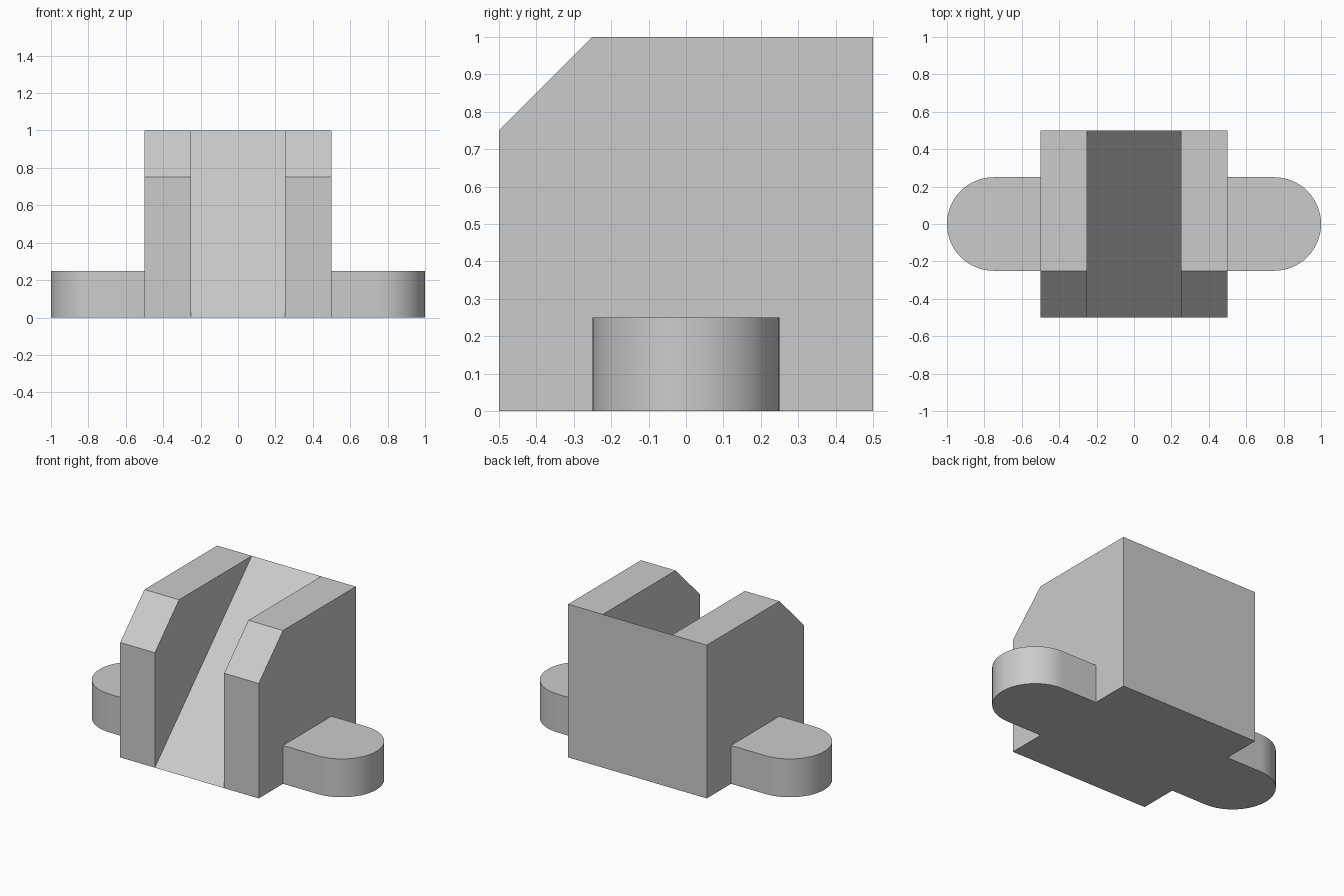
import bpy, bmesh
from math import sin, cos, pi, radians

if "Cube" in bpy.data.objects:
    bpy.data.objects.remove(bpy.data.objects["Cube"])

W, GROOVE = 0.5, 0.25      # half width of block and of groove


def finish(name, bm):
    bmesh.ops.remove_doubles(bm, verts=bm.verts, dist=1e-5)
    bmesh.ops.recalc_face_normals(bm, faces=bm.faces)
    mesh = bpy.data.meshes.new(name)
    bm.to_mesh(mesh)
    bm.free()
    obj = bpy.data.objects.new(name, mesh)
    bpy.context.collection.objects.link(obj)
    return obj


def cap(bm, x, profile):
    bm.faces.new([bm.verts.new((x, y, z)) for y, z in profile])


def tube(bm, x0, x1, profile):
    """Side faces of a (y, z) profile swept along x, without end caps."""
    for (ya, za), (yb, zb) in zip(profile, profile[1:] + profile[:1]):
        bm.faces.new([bm.verts.new(p) for p in
                      ((x0, ya, za), (x1, ya, za), (x1, yb, zb), (x0, yb, zb))])


# Block: two chamfered cheeks joined by a sloping groove floor
cheek = [(-0.5, 0), (0.5, 0), (0.5, 1), (-0.25, 1), (-0.5, 0.75)]
ramp = cheek[:3]
groove_wall = [cheek[0]] + cheek[2:]
bm = bmesh.new()
tube(bm, -GROOVE, GROOVE, ramp)
for s in (-1, 1):
    tube(bm, s * GROOVE, s * W, cheek)
    cap(bm, s * W, cheek)
    cap(bm, s * GROOVE, groove_wall)
bmesh.ops.remove_doubles(bm, verts=bm.verts, dist=1e-5)
bmesh.ops.dissolve_limit(bm, angle_limit=radians(1), verts=bm.verts, edges=bm.edges)
finish("grooved_block", bm)

# Side lugs: round-ended tab, mirrored to the other side
R, STEPS = 0.25, 32
outline = [(W, -R)] + [(0.75 + R * cos(a), R * sin(a)) for a in
                       (-pi / 2 + pi * i / STEPS for i in range(STEPS + 1))] + [(W, R)]
bm = bmesh.new()
base = bm.faces.new([bm.verts.new((x, y, 0)) for x, y in outline])
ext = bmesh.ops.extrude_face_region(bm, geom=[base], use_keep_orig=True)
bmesh.ops.translate(bm, vec=(0, 0, 0.25),
                    verts=[v for v in ext["geom"] if isinstance(v, bmesh.types.BMVert)])
lugs = finish("side_lugs", bm)
lugs.modifiers.new("Mirror", 'MIRROR')
bpy.context.view_layer.objects.active = lugs
lugs.select_set(True)
bpy.ops.object.shade_smooth_by_angle(angle=radians(30))
